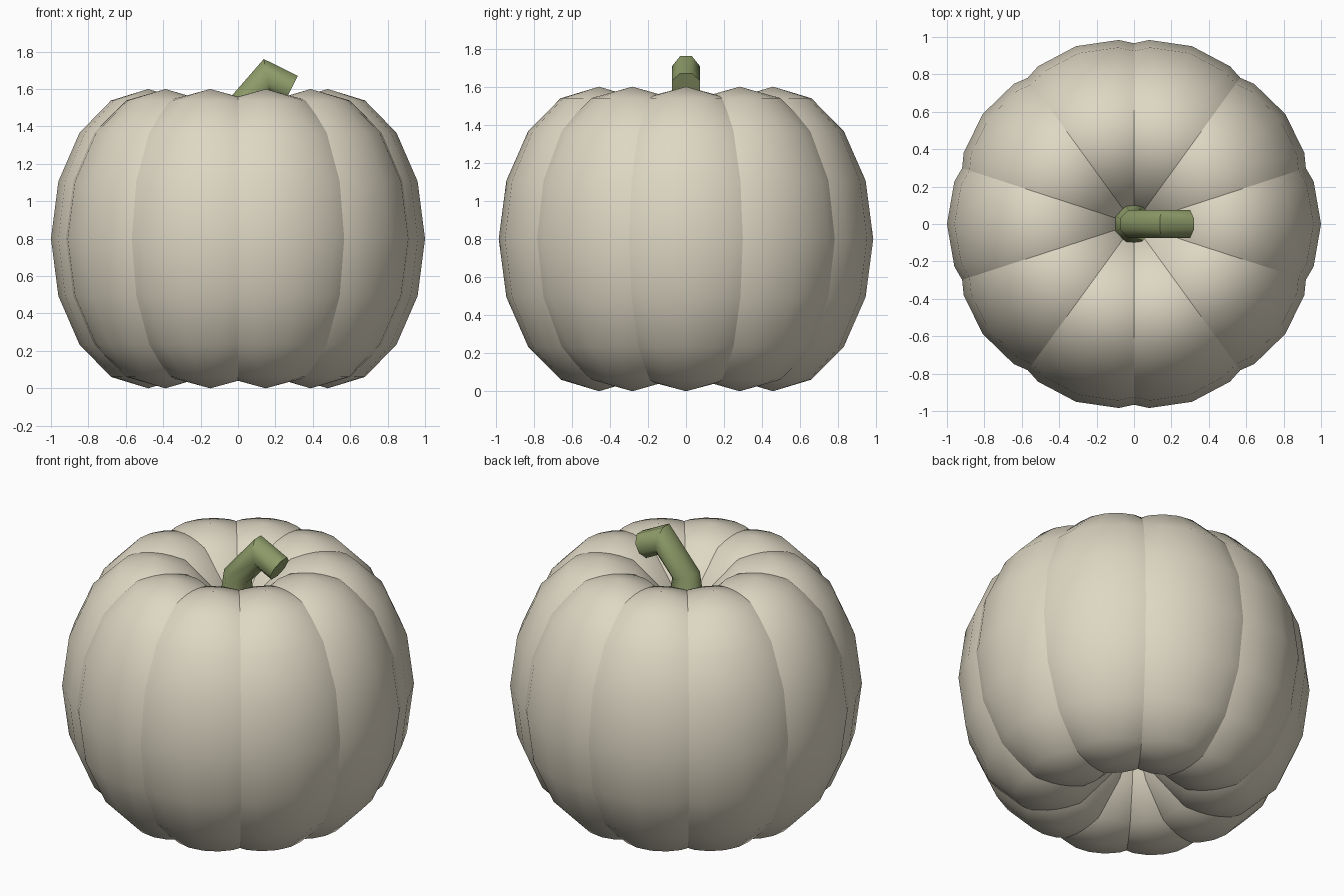
import bpy, bmesh, math
from mathutils import Vector, Matrix

if "Cube" in bpy.data.objects:
    bpy.data.objects.remove(bpy.data.objects["Cube"])


def material(name, rgb):
    m = bpy.data.materials.new(name)
    m.diffuse_color = (*rgb, 1)
    m.use_nodes = True
    m.node_tree.nodes["Principled BSDF"].inputs["Base Color"].default_value = m.diffuse_color
    return m


cream = material("cream_skin", (0.73, 0.68, 0.55))
green = material("stem_green", (0.27, 0.33, 0.14))


def add_object(name, bm, mat):
    mesh = bpy.data.meshes.new(name)
    bm.to_mesh(mesh)
    bm.free()
    mesh.materials.append(mat)
    ob = bpy.data.objects.new(name, mesh)
    bpy.context.collection.objects.link(ob)
    return ob


# Ribs: ten overlapping stretched spheres arranged in a circle
RIBS = 10
for i in range(RIBS):
    bm = bmesh.new()
    bmesh.ops.create_uvsphere(bm, u_segments=16, v_segments=8, radius=1)
    place = (Matrix.Rotation(math.tau * i / RIBS, 4, 'Z')
             @ Matrix.Translation((0.48, 0, 0.8))
             @ Matrix.Diagonal((0.52, 0.595, 0.8, 1)))
    bmesh.ops.transform(bm, matrix=place, verts=bm.verts)
    for f in bm.faces:
        f.smooth = True
    add_object(f"rib_{i + 1}", bm, cream)

# Stem: eight-sided tube with mitred bends and a flared foot (x, z, radius)
path = [(0, 1.1, 0.14), (0, 1.49, 0.08), (0.156, 1.669, 0.08), (0.287, 1.604, 0.08)]
points = [Vector((x, 0, z)) for x, z, r in path]
dirs = [(b - a).normalized() for a, b in zip(points, points[1:])]
bm = bmesh.new()
rings = []
for i, p in enumerate(points):
    d_in, d_out = dirs[max(i - 1, 0)], dirs[min(i, len(dirs) - 1)]
    tangent = (d_in + d_out).normalized()
    side = Vector((0, 1, 0))
    up = side.cross(tangent) / tangent.dot(d_in)
    r = path[i][2]
    angles = [math.tau * (k + 0.5) / 8 for k in range(8)]
    rings.append([bm.verts.new(p + r * (math.cos(a) * up + math.sin(a) * side))
                  for a in angles])
for a, b in zip(rings, rings[1:]):
    for k in range(8):
        n = (k + 1) % 8
        bm.faces.new((a[k], a[n], b[n], b[k]))
bm.faces.new(rings[0])
bm.faces.new(rings[-1])
bmesh.ops.recalc_face_normals(bm, faces=bm.faces)
stem = add_object("stem", bm, green)
bpy.context.view_layer.objects.active = stem
stem.select_set(True)
bpy.ops.object.shade_smooth_by_angle(angle=math.radians(50))
